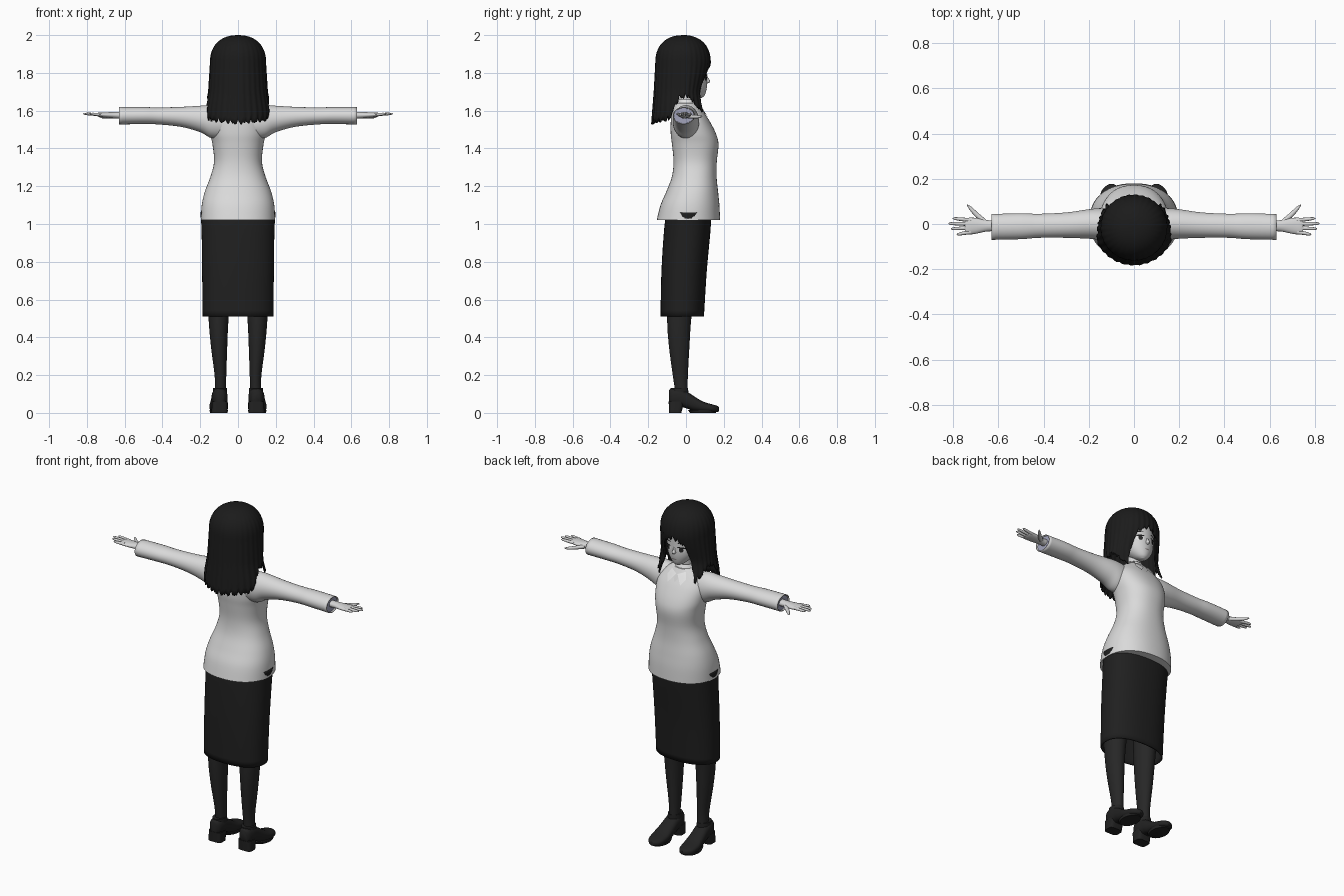
import bpy, bmesh, math
from mathutils import Vector
from mathutils.bvhtree import BVHTree

if "Cube" in bpy.data.objects:
    bpy.data.objects.remove(bpy.data.objects["Cube"])


def material(name, r, g, b):
    m = bpy.data.materials.new(name)
    m.use_nodes = True
    m.diffuse_color = (r, g, b, 1)
    m.node_tree.nodes["Principled BSDF"].inputs["Base Color"].default_value = (r, g, b, 1)
    return m


HAIR = material("hair black", .011, .011, .011)
SKIRT = material("skirt black", .014, .014, .014)
TIGHTS = material("tights charcoal", .02, .02, .02)
SHOE = material("shoe black", .016, .016, .016)
KNIT = material("knit light grey", .7, .7, .7)
SKIN = material("skin pale grey", .66, .66, .66)
WHITE = material("shirt white", .8, .8, .8)
LINING = material("lining blue grey", .36, .37, .5)
MOUTH = material("mouth grey", .25, .22, .22)


def finish(bm, name, mat, mirror=False, thick=0):
    bmesh.ops.recalc_face_normals(bm, faces=bm.faces)
    mesh = bpy.data.meshes.new(name)
    bm.to_mesh(mesh)
    bm.free()
    mesh.materials.append(mat)
    mesh.shade_smooth()
    mesh.set_sharp_from_angle(angle=math.radians(50))
    ob = bpy.data.objects.new(name, mesh)
    bpy.context.collection.objects.link(ob)
    if mirror:
        ob.modifiers.new("mirror", 'MIRROR').use_mirror_merge = False
    if thick:
        s = ob.modifiers.new("thickness", 'SOLIDIFY')
        s.thickness, s.offset = thick, -1
    return ob


def smooth_rings(rings, steps):
    """Pass a smooth spline through the section values."""
    out = []
    for i in range(len(rings) - 1):
        p = [rings[max(0, min(len(rings) - 1, i + k))] for k in (-1, 0, 1, 2)]
        for s in range(steps):
            t = s / steps
            out.append([b + .5 * t * (c - a + t * (2*a - 5*b + 4*c - d + t * (3*(b - c) + d - a)))
                        for a, b, c, d in zip(*p)])
    return out + [rings[-1]]


def loft(name, axis, rings, mat, power=2, sides=40, steps=5, caps=True, **kw):
    """Rings hold: place on axis, two centre values, two half widths."""
    bm = bmesh.new()
    loops = []
    for t, a, b, ra, rb in smooth_rings(rings, steps):
        loop = []
        for k in range(sides):
            c, s = math.cos(math.tau * k / sides), math.sin(math.tau * k / sides)
            u = a + ra * math.copysign(abs(c) ** (2 / power), c)
            v = b + rb * math.copysign(abs(s) ** (2 / power), s)
            loop.append(bm.verts.new({'X': (t, u, v), 'Y': (u, t, v), 'Z': (u, v, t)}[axis]))
        loops.append(loop)
    for lo, hi in zip(loops, loops[1:]):
        for k in range(sides):
            n = (k + 1) % sides
            bm.faces.new((lo[k], lo[n], hi[n], hi[k]))
    if caps:
        bm.faces.new(loops[0])
        bm.faces.new(loops[-1])
    return finish(bm, name, mat, **kw)


def lerp(table, x):
    for (x0, y0), (x1, y1) in zip(table, table[1:]):
        if x <= x1:
            return y0 + (y1 - y0) * max(0, x - x0) / (x1 - x0)
    return table[-1][1]


# Knitted top: height, front, back, half width
body = [(1.02, .18, -.155, .197), (1.1, .177, -.135, .192), (1.17, .17, -.105, .176),
        (1.25, .162, -.075, .146), (1.33, .163, -.066, .127), (1.42, .172, -.074, .135),
        (1.48, .158, -.081, .147), (1.55, .122, -.08, .15), (1.6, .088, -.07, .122),
        (1.64, .062, -.055, .07)]
top = loft("knit_body", 'Z', [(z, 0, (f + b) / 2, w, (f - b) / 2) for z, f, b, w in body],
           KNIT, power=2.25, sides=56)
loft("sleeve", 'X', [(.06, 0, 1.535, .066, .08), (.14, 0, 1.542, .07, .087),
                     (.2, 0, 1.556, .065, .07), (.3, -.005, 1.567, .056, .053),
                     (.42, -.008, 1.572, .053, .045), (.5, -.01, 1.574, .057, .045),
                     (.63, -.013, 1.573, .057, .046)], KNIT, caps=False, mirror=True, thick=.005)
loft("cuff_lining", 'X', [(.6, -.013, 1.573, .05, .04), (.622, -.013, 1.573, .052, .041)],
     LINING, steps=1, mirror=True)

# Skirt and legs
loft("skirt", 'Z', [(.51, 0, -.02, .187, .115), (.75, 0, -.01, .19, .12),
                    (.97, 0, .007, .193, .123), (1.06, 0, .015, .2, .118)],
     SKIRT, power=2.3, sides=56, caps=False, thick=.008)
loft("leg", 'Z', [(.05, .094, -.022, .03, .035), (.12, .093, -.025, .029, .034),
                  (.2, .093, -.03, .031, .04), (.35, .1, -.036, .043, .054),
                  (.5, .103, -.036, .053, .064), (.8, .1, -.02, .072, .08)], TIGHTS, mirror=True)

# Shoes with block heels
loft("shoe_upper", 'Y', [(-.09, .097, .085, .022, .035), (-.075, .097, .085, .035, .045),
                         (-.04, .097, .082, .042, .048), (0, .098, .07, .043, .045),
                         (.04, .1, .05, .046, .04), (.09, .102, .032, .05, .028),
                         (.14, .102, .024, .044, .021), (.165, .1, .021, .028, .016),
                         (.176, .099, .02, .01, .01)], SHOE, power=2.5, sides=28, mirror=True)
loft("shoe_collar", 'Z', [(.07, .096, -.035, .04, .05), (.132, .095, -.035, .036, .046)],
     SHOE, steps=1, sides=28, mirror=True)
loft("shoe_heel", 'Z', [(0, .098, -.057, .042, .032), (.06, .097, -.05, .041, .042)],
     SHOE, power=4, steps=1, mirror=True)
loft("shoe_sole", 'Z', [(0, .102, .09, .046, .068), (.014, .102, .088, .049, .078)],
     SHOE, steps=1, mirror=True)

# Hands
loft("palm", 'X', [(.6, -.008, 1.575, .024, .019), (.65, -.008, 1.576, .025, .017),
                   (.7, -.008, 1.577, .035, .014), (.735, -.01, 1.579, .037, .011),
                   (.748, -.01, 1.58, .03, .007)], SKIN, sides=20, mirror=True)
for name, y0, y1, tip in (("index", .017, .024, .802), ("middle", 0, .002, .82),
                          ("ring", -.018, -.021, .81), ("little", -.036, -.045, .785)):
    loft(name + "_finger", 'X', [(.72, y0, 1.579, .009, .009),
                                 ((.72 + tip) / 2, (y0 + y1) / 2, 1.581, .008, .008),
                                 (tip - .01, y1, 1.583, .006, .006),
                                 (tip, y1, 1.583, .001, .001)], SKIN, sides=10, steps=3, mirror=True)
loft("thumb", 'X', [(.655, .005, 1.572, .015, .012), (.69, .035, 1.568, .015, .01),
                    (.72, .065, 1.568, .012, .008), (.738, .084, 1.57, .003, .003)],
     SKIN, sides=12, steps=3, mirror=True)

# Neck and head
loft("neck", 'Z', [(1.58, 0, -.005, .045, .045), (1.66, 0, 0, .038, .04),
                   (1.73, 0, 0, .04, .045)], SKIN, sides=24)
head = loft("head", 'Z', [(1.668, 0, .072, .012, .012), (1.68, 0, .06, .034, .038),
                          (1.705, 0, .042, .06, .065), (1.74, 0, .018, .085, .094),
                          (1.79, 0, -.002, .1, .113), (1.85, 0, -.01, .108, .118),
                          (1.91, 0, -.015, .098, .105), (1.965, 0, -.015, .05, .055)], SKIN)
loft("nose", 'Z', [(1.742, 0, .104, .004, .006), (1.753, 0, .11, .011, .018),
                   (1.77, 0, .106, .007, .014), (1.79, 0, .1, .004, .008)], SKIN, sides=12)

# Face details and other plates, laid over a surface along y
deps = bpy.context.evaluated_depsgraph_get()
deps.update()
face = BVHTree.FromObject(head, deps)
chest = BVHTree.FromObject(top, deps)


def plate(name, tree, outline, mat, lift, mirror=True):
    bm = bmesh.new()
    mid = [sum(p[k] for p in outline) / len(outline) for k in (0, 1)]
    rows = []
    for f in (1, .66, .33, .02):
        row = []
        for x, z in outline:
            px, pz = mid[0] + f * (x - mid[0]), mid[1] + f * (z - mid[1])
            hit = tree.ray_cast(Vector((px, 1, pz)), Vector((0, -1, 0)))[0]
            row.append(bm.verts.new((px, (hit.y if hit else .05) + lift, pz)))
        rows.append(row)
    for a, b in zip(rows, rows[1:]):
        for k in range(len(a)):
            n = (k + 1) % len(a)
            bm.faces.new((a[k], a[n], b[n], b[k]))
    bm.faces.new(rows[-1])
    return finish(bm, name, mat, mirror=mirror)


def oval(x, z, w, h, tilt=0):
    angles = [math.tau * k / 20 for k in range(20)]
    return [(x + w * math.cos(a), z + h * math.sin(a) + tilt * math.cos(a)) for a in angles]


plate("eye_white", face, oval(.042, 1.772, .02, .014), WHITE, .002)
plate("eye_iris", face, oval(.041, 1.773, .011, .014), TIGHTS, .004)
plate("eye_lash", face, oval(.043, 1.787, .023, .004, -.002), HAIR, .005)
plate("eyebrow", face, oval(.044, 1.81, .022, .003, -.002), HAIR, .003)
plate("mouth", face, oval(0, 1.713, .015, .003), MOUTH, .003, mirror=False)

# Shirt collar with two points
loft("collar_band", 'Z', [(1.605, 0, .002, .072, .068), (1.635, 0, .003, .058, .056),
                          (1.66, 0, -.002, .05, .05)], WHITE, caps=False, thick=.005)
plate("collar_point", chest, [(.004, 1.615), (.045, 1.632), (.062, 1.6), (.042, 1.567)], WHITE, .007)
plate("neckline", chest, [(-.03, 1.615), (.03, 1.615), (0, 1.575)], SKIN, .003, mirror=False)

# Hair shell: lower edge by angle from the face, widths by height
edge = [(0, 1.835), (20, 1.81), (29, 1.77), (35, 1.66), (43, 1.585), (55, 1.62), (75, 1.67),
        (98, 1.66), (118, 1.545), (180, 1.525)]
front = [(1.58, .15), (1.64, .12), (1.7, .105), (1.8, .135), (1.85, .145)]
side = [(1.53, .178), (1.6, .176), (1.7, .157), (1.85, .148)]
back = [(1.53, .168), (1.7, .155), (1.85, .147)]
bm = bmesh.new()
cols, rows, grid = 180, 26, []
for i in range(cols):
    a = math.tau * i / cols
    degrees = math.degrees(min(a, math.tau - a))
    tooth = abs((i % 6) / 3 - 1) * (.018 + .012 * math.sin(i * 1.7))
    low = lerp(edge, degrees) + tooth
    column = []
    for j in range(rows + 1):
        z = 2 - (2 - low) * (j / rows) ** 1.7
        dome = max(0, 1 - (max(0, z - 1.85) / .15) ** 2.4) ** .45
        dome *= 1 + .012 * math.sin(a * 30) * j / rows
        depth = lerp(front if math.cos(a) > 0 else back, z)
        column.append(bm.verts.new((lerp(side, z) * dome * math.sin(a),
                                    -.015 + depth * dome * math.cos(a), z)))
    grid.append(column)
for i in range(cols):
    a, b = grid[i], grid[(i + 1) % cols]
    for j in range(rows):
        bm.faces.new((a[j], a[j + 1], b[j + 1], b[j]))
bmesh.ops.remove_doubles(bm, verts=bm.verts, dist=.0001)
finish(bm, "hair", HAIR, thick=.008)
